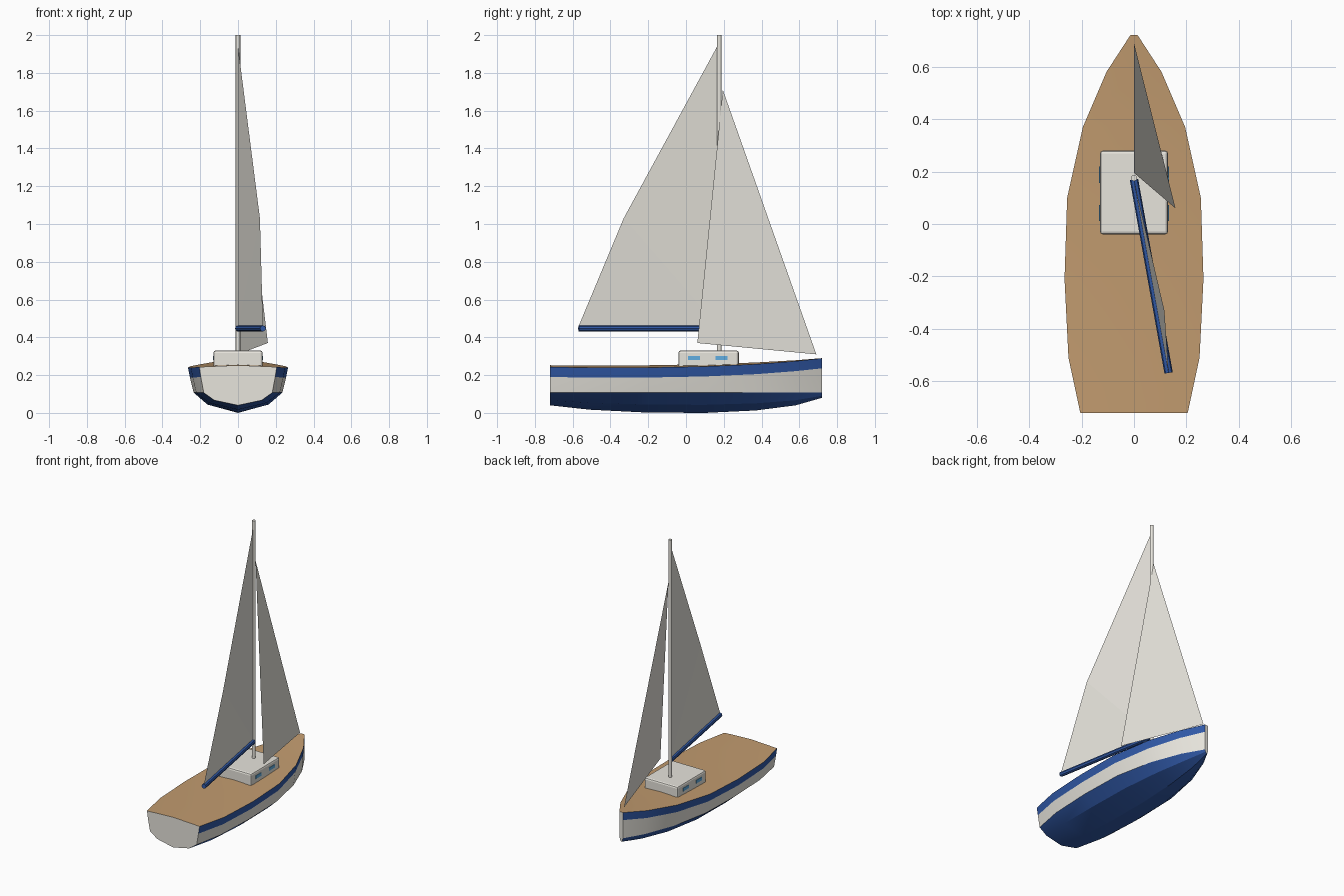
import bpy, math
from mathutils import Vector

if "Cube" in bpy.data.objects:
    bpy.data.objects.remove(bpy.data.objects["Cube"])


def material(name, rgb):
    m = bpy.data.materials.new(name)
    m.diffuse_color = (*rgb, 1)
    m.use_nodes = True
    m.node_tree.nodes["Principled BSDF"].inputs["Base Color"].default_value = m.diffuse_color
    return m


WHITE = material("off_white", (0.80, 0.78, 0.72))
BLUE = material("blue", (0.03, 0.10, 0.39))
WOOD = material("wood", (0.54, 0.33, 0.16))
GLASS = material("glass", (0.12, 0.42, 0.75))


def mesh(name, verts, faces, mats, slots=None):
    me = bpy.data.meshes.new(name)
    me.from_pydata(verts, [], faces)
    for m in mats:
        me.materials.append(m)
    for i, s in enumerate(slots or []):
        me.polygons[i].material_index = s
    ob = bpy.data.objects.new(name, me)
    bpy.context.collection.objects.link(ob)
    return ob


def smooth(ob, angle):
    bpy.ops.object.select_all(action='DESELECT')
    ob.select_set(True)
    bpy.context.view_layer.objects.active = ob
    bpy.ops.object.shade_smooth_by_angle(angle=math.radians(angle))


def box(name, centre, size, mat):
    bpy.ops.mesh.primitive_cube_add(size=1, location=centre)
    ob = bpy.context.object
    ob.name = name
    ob.scale = size
    bpy.ops.object.transform_apply(location=False, rotation=False, scale=True)
    ob.data.materials.append(mat)
    return ob


def rod(name, a, b, radius, sides, mat):
    a, b = Vector(a), Vector(b)
    bpy.ops.mesh.primitive_cylinder_add(vertices=sides, radius=radius, depth=(b - a).length,
                                        location=(a + b) / 2)
    ob = bpy.context.object
    ob.name = name
    ob.rotation_euler = (b - a).to_track_quat('Z', 'Y').to_euler()
    ob.data.materials.append(mat)
    return ob


# Hull stations: y, half width, keel height, sheer height
stations = [(-0.72, 0.205, 0.04, 0.243), (-0.51, 0.25, 0.017, 0.24), (-0.21, 0.265, 0.002, 0.24),
            (0.10, 0.255, 0.0, 0.246), (0.37, 0.195, 0.013, 0.258), (0.58, 0.105, 0.04, 0.274),
            (0.72, 0.014, 0.08, 0.289)]
WATERLINE = 0.107

# Each ring runs port sheer -> keel -> starboard sheer
verts, faces, slots = [], [], []
for y, w, keel, sheer in stations:
    half = [(w, sheer), (0.96 * w, sheer - 0.053), (0.885 * w, WATERLINE),
            (0.61 * w, keel + (WATERLINE - keel) * 0.4)]
    verts += [(-x, y, z) for x, z in half] + [(0, y, keel)] + [(x, y, z) for x, z in reversed(half)]
for s in range(len(stations) - 1):
    for i, colour in enumerate((1, 0, 1, 1, 1, 1, 0, 1)):
        a = s * 9 + i
        faces.append((a, a + 1, a + 10, a + 9))
        slots.append(colour)

# Transom and stem caps, with the deck crown as their top point
stern_top, bow_top = len(verts), len(verts) + 1
for y, w, _, sheer in (stations[0], stations[-1]):
    verts.append((0, y, sheer + 0.045 * w))
last = 9 * (len(stations) - 1)
faces += [tuple(range(8, -1, -1)) + (stern_top,), tuple(range(last, last + 9)) + (bow_top,)]
slots += [0, 0]
smooth(mesh("hull", verts, faces, [WHITE, BLUE], slots), 25)

# Crowned wooden deck
verts, faces = [], []
for y, w, _, sheer in stations:
    verts += [(-w, y, sheer), (0, y, sheer + 0.045 * w), (w, y, sheer)]
for s in range(len(stations) - 1):
    for i in range(2):
        a = s * 3 + i
        faces.append((a, a + 1, a + 4, a + 3))
deck = mesh("deck", verts, faces, [WOOD])
deck.data.flip_normals()
smooth(deck, 25)

# Cabin with softened edges and two windows on each side
cabin = box("cabin", (0, 0.12, 0.28), (0.26, 0.32, 0.1), WHITE)
bevel = cabin.modifiers.new("bevel", 'BEVEL')
bevel.width, bevel.segments = 0.012, 2
for side, label in ((-1, "left"), (1, "right")):
    for n, y in enumerate((0.042, 0.188)):
        box(f"window_{label}_{n + 1}", (side * 0.13, y, 0.29), (0.006, 0.062, 0.022), GLASS)

# Mast and boom
smooth(rod("mast", (0, 0.176, 0.27), (0, 0.176, 2.0), 0.012, 12, WHITE), 40)
rod("boom", (0, 0.17, 0.447), (0.132, -0.568, 0.447), 0.016, 8, BLUE)

# Sails: mainsail with one bulged leech point, flat jib
mesh("mainsail", [(0, 0.165, 0.46), (0.132, -0.568, 0.46), (0.116, -0.33, 1.03), (0, 0.165, 1.94)],
     [(0, 2, 1), (0, 3, 2)], [WHITE])
mesh("jib", [(0, 0.69, 0.31), (0.158, 0.06, 0.37), (0, 0.195, 1.71)], [(0, 2, 1)], [WHITE])
